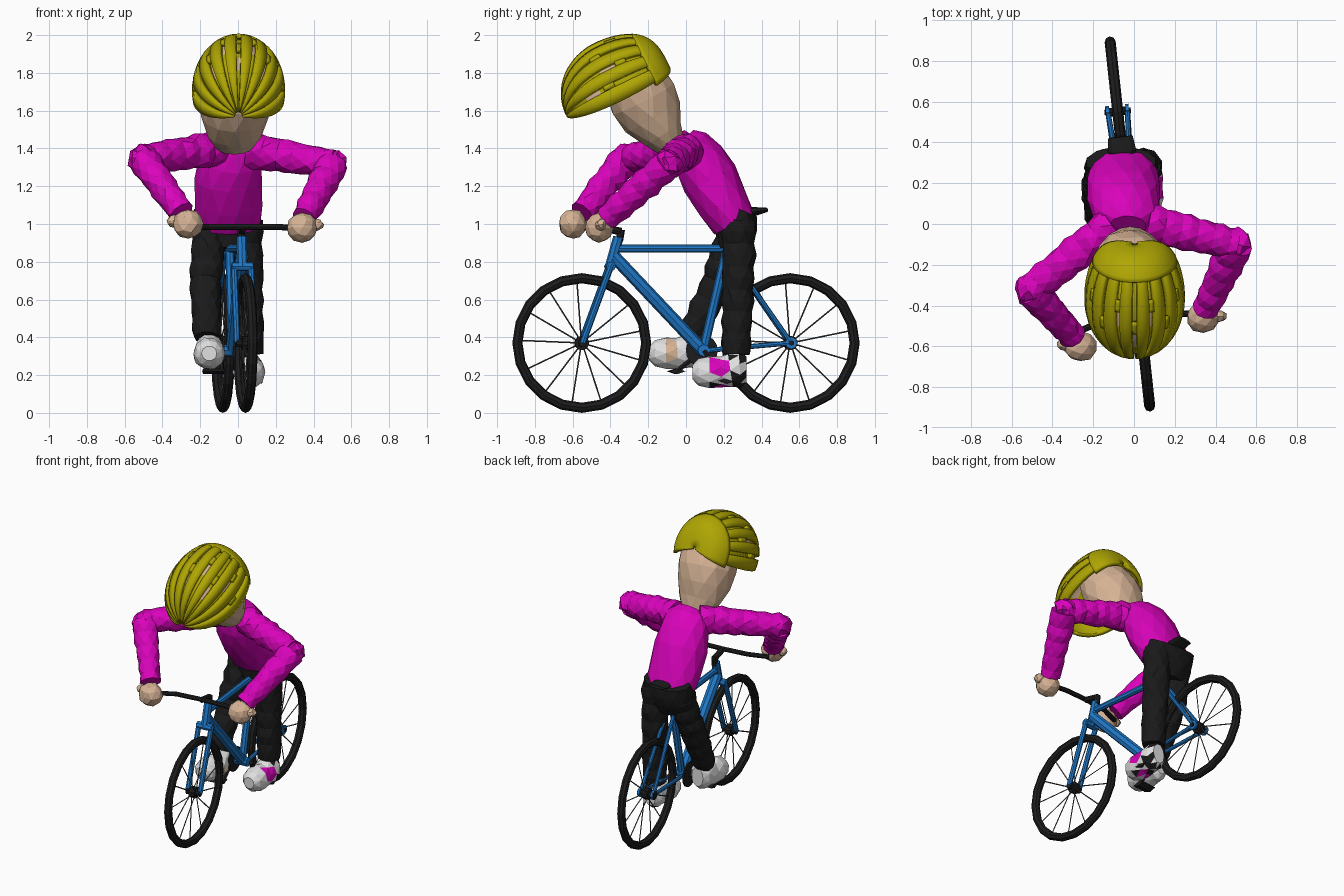
import bpy, bmesh, math, random
from mathutils import Vector, Matrix

random.seed(4)
if "Cube" in bpy.data.objects:
    bpy.data.objects.remove(bpy.data.objects["Cube"])


def material(name, r, g, b):
    m = bpy.data.materials.new(name)
    m.use_nodes = True
    m.diffuse_color = (r, g, b, 1)
    m.node_tree.nodes["Principled BSDF"].inputs["Base Color"].default_value = (r, g, b, 1)
    return m


MAGENTA = material("magenta cloth", 0.7, 0.001, 0.5)
YELLOW = material("yellow helmet", 0.43, 0.38, 0.001)
SKIN = material("skin", 0.67, 0.45, 0.3)
BLACK = material("black cloth", 0.01, 0.01, 0.01)
RUBBER = material("black rubber", 0.012, 0.012, 0.012)
BLUE = material("blue paint", 0.014, 0.19, 0.58)
WHITE = material("white shoe", 0.75, 0.75, 0.75)
STEEL = material("dark steel", 0.1, 0.1, 0.1)


def finish(name, bm, *mats):
    mesh = bpy.data.meshes.new(name)
    bm.to_mesh(mesh)
    bm.free()
    ob = bpy.data.objects.new(name, mesh)
    bpy.context.collection.objects.link(ob)
    for m in mats:
        mesh.materials.append(m)
    return ob


def loft(name, path, radii, mats, sides=8, jitter=0, triangles=False, rule=None):
    """Skin elliptical rings (side radius, depth radius) along a path."""
    path = [Vector(p) for p in path]
    if not isinstance(radii, (list, tuple)):
        radii = [radii] * len(path)
    chord = (path[-1] - path[0]).normalized()
    ref = Vector((1, 0, 0)) if abs(chord.x) < 0.6 else Vector((0, 0, 1))
    bm = bmesh.new()
    rings = []
    for i, p in enumerate(path):
        t = (path[min(i + 1, len(path) - 1)] - path[max(i - 1, 0)]).normalized()
        side = (ref - t * ref.dot(t)).normalized()
        depth = t.cross(side)
        r = radii[i] if isinstance(radii[i], (list, tuple)) else (radii[i], radii[i])
        ring = []
        for k in range(sides):
            a = math.tau * (k + 0.5 * (i % 2) * triangles) / sides
            s = 1 + random.uniform(-jitter, jitter)
            ring.append(bm.verts.new(p + side * r[0] * s * math.cos(a) + depth * r[1] * s * math.sin(a)))
        rings.append(ring)
    for a, b in zip(rings, rings[1:]):
        for k in range(sides):
            j = (k + 1) % sides
            bm.faces.new((a[k], a[j], b[j], b[k]))
    bm.faces.new(rings[0])
    bm.faces.new(rings[-1])
    if triangles:
        bmesh.ops.triangulate(bm, faces=bm.faces[:])
    bmesh.ops.recalc_face_normals(bm, faces=bm.faces[:])
    if rule:
        for f in bm.faces:
            f.material_index = rule(f.calc_center_median(), f.normal)
    return finish(name, bm, *(mats if isinstance(mats, tuple) else (mats,)))


def limb(name, path, radii, mat, steps=6):
    """Wrinkled sleeve: resampled path with alternating ring sizes."""
    pts, rs = [], []
    for i in range(len(path) - 1):
        for s in range(steps + (i == len(path) - 2)):
            t = s / steps
            pts.append(Vector(path[i]).lerp(Vector(path[i + 1]), t))
            rs.append((radii[i] * (1 - t) + radii[i + 1] * t) * (1.06 if s % 2 else 0.97))
    return loft(name, pts, rs, mat, 10, 0.07, True)


def ball(name, loc, size, mat, jitter=0.004):
    bm = bmesh.new()
    bmesh.ops.create_icosphere(bm, subdivisions=2, radius=1)
    for v in bm.verts:
        v.co = Vector(loc) + Vector([c * s + random.uniform(-jitter, jitter) for c, s in zip(v.co, size)])
    return finish(name, bm, mat)


# ---------------------------------------------------------------- bicycle
YAW = math.radians(6.2)
BIKE = Matrix.Translation((-0.02, 0, 0)) @ Matrix.Rotation(YAW, 4, 'Z')


def tube(name, a, b, r, mat, sides=8):
    return loft(name, [BIKE @ Vector(a), BIKE @ Vector(b)], r, mat, sides)


AXLE, BASE = 0.37, 0.555
for label, y in (("front", -BASE), ("rear", BASE)):
    bpy.ops.mesh.primitive_torus_add(major_segments=20, minor_segments=8, major_radius=0.343,
                                     minor_radius=0.027, location=BIKE @ Vector((0, y, AXLE)),
                                     rotation=(0, math.pi / 2, YAW))
    tyre = bpy.context.object
    tyre.name = label + "_tyre"
    tyre.data.materials.append(RUBBER)
    tube(label + "_hub", (-0.05, y, AXLE), (0.05, y, AXLE), 0.022, RUBBER, 10)
    tube(label + "_hub_flange", (-0.02, y, AXLE), (0.02, y, AXLE), 0.038, RUBBER, 10)
    for k in range(13):
        a = math.tau * k / 13 + 0.2
        tube(label + "_spoke", ((-1) ** k * 0.015, y, AXLE),
             (0, y + 0.33 * math.cos(a), AXLE + 0.33 * math.sin(a)), 0.004, STEEL, 4)

# frame
tube("head_tube", (0, -0.36, 0.93), (0, -0.405, 0.77), 0.028, BLUE)
tube("top_tube", (0, -0.365, 0.87), (0, 0.22, 0.87), 0.021, BLUE)
tube("down_tube", (0, -0.385, 0.83), (0, 0.09, 0.33), 0.034, BLUE)
tube("seat_tube", (0, 0.09, 0.32), (0, 0.225, 0.9), 0.024, BLUE)
tube("bottom_bracket", (-0.045, 0.09, 0.33), (0.045, 0.09, 0.33), 0.032, BLUE)
tube("fork_crown", (-0.055, -0.405, 0.775), (0.055, -0.405, 0.775), 0.025, BLUE)
for s in (-1, 1):
    tube("fork_blade", (s * 0.045, -0.4, 0.79), (s * 0.045, -BASE, AXLE), 0.017, BLUE)
    tube("chain_stay", (s * 0.03, 0.1, 0.33), (s * 0.048, BASE, AXLE), 0.013, BLUE)
    tube("seat_stay", (s * 0.025, 0.22, 0.85), (s * 0.048, BASE, AXLE), 0.013, BLUE)
    tube("dropout", (s * 0.04, BASE, AXLE), (s * 0.056, BASE, AXLE), 0.032, BLUE)
    tube("rear_axle_nut", (s * 0.05, BASE, AXLE), (s * 0.065, BASE, AXLE), 0.014, RUBBER)

# saddle, post and handlebar
tube("seat_post", (0, 0.22, 0.88), (0, 0.27, 1.04), 0.016, RUBBER)
loft("saddle", [BIKE @ Vector((0, y, z)) for y, z in ((0.16, 1.03), (0.25, 1.045), (0.36, 1.065), (0.43, 1.075))],
     [(0.02, 0.015), (0.03, 0.02), (0.07, 0.025), (0.06, 0.012)], RUBBER)
tube("stem_post", (0, -0.355, 0.91), (0, -0.345, 0.97), 0.02, RUBBER)
tube("stem", (0, -0.345, 0.96), (0, -0.45, 0.98), 0.02, RUBBER)
loft("handlebar", [(-0.28, -0.53, 0.98), (-0.15, -0.475, 0.985), (0.03, -0.45, 0.985), (0.2, -0.44, 0.985),
                   (0.36, -0.44, 0.975)], 0.016, RUBBER)

# drivetrain
tube("chainring", (-0.06, 0.09, 0.33), (-0.05, 0.09, 0.33), 0.085, RUBBER, 16)
tube("sprocket", (-0.06, BASE, AXLE), (-0.05, BASE, AXLE), 0.03, RUBBER, 12)
for s, y, z in ((-1, -0.04, 0.22), (1, 0.2, 0.17)):
    tube("crank", (s * 0.065, 0.09, 0.33), (s * 0.07, y, z), 0.014, RUBBER, 6)
    loft("pedal", [BIKE @ Vector((s * x, y, z)) for x in (0.06, 0.17)], [(0.015, 0.045)] * 2, RUBBER, 4)

# ---------------------------------------------------------------- rider body
loft("torso", [(-0.05, 0.255, 1.0), (-0.05, 0.195, 1.11), (-0.05, 0.125, 1.24), (-0.04, 0.07, 1.34),
               (-0.03, 0.02, 1.42), (-0.03, -0.01, 1.45)],
     [(0.172, 0.12), (0.182, 0.14), (0.18, 0.15), (0.168, 0.14), (0.145, 0.105), (0.09, 0.07)],
     MAGENTA, 12, 0.02, True)
loft("hips", [(-0.06, 0.25, 0.86), (-0.06, 0.265, 0.93), (-0.06, 0.275, 1.0), (-0.06, 0.305, 1.07)],
     [(0.13, 0.08), (0.172, 0.1), (0.185, 0.108), (0.175, 0.08)], BLACK, 12, 0.03, True)
limb("left_leg", [(0.04, 0.28, 1.02), (0.05, 0.275, 0.65), (0.06, 0.265, 0.31)], [0.09, 0.083, 0.075], BLACK)
limb("right_leg", [(-0.145, 0.27, 1.0), (-0.172, 0.17, 0.7), (-0.165, 0.02, 0.4)], [0.09, 0.085, 0.07], BLACK)


# shoes: one magenta or bare patch on the +x side, dark bars at the heel and sole
def left_shoe_colour(c, n):
    if n.x > 0.35 and 0.14 < c.y < 0.22 and 0.2 < c.z < 0.29:
        return 1
    if n.x > 0.35 and c.y > 0.24:
        return random.choice((0, 2))
    return random.choice((0, 0, 0, 1, 2)) if n.z < -0.7 and c.y > 0.12 else 0


def right_shoe_colour(c, n):
    return 3 if n.x > 0.35 and -0.12 < c.y < -0.04 and c.z > 0.27 else 0


for name, x, y, z, rule in (("left_shoe", 0.06, 0.035, 0.215, left_shoe_colour),
                            ("right_shoe", -0.152, -0.195, 0.315, right_shoe_colour)):
    loft(name, [(x, y, z), (x, y + 0.03, z), (x, y + 0.09, z), (x, y + 0.15, z),
                (x, y + 0.2, z + 0.01), (x, y + 0.25, z + 0.015), (x, y + 0.285, z + 0.015)],
         [(0.04, 0.04), (0.07, 0.07), (0.086, 0.086), (0.082, 0.082), (0.08, 0.09), (0.075, 0.095), (0.045, 0.07)],
         (WHITE, MAGENTA, BLACK, SKIN), 10, 0.04, True, rule)

# arms and hands
ARMS = (("left", (0.06, 0.005, 1.39), (0.5, -0.1, 1.315), (0.35, -0.42, 1.03), (0.34, -0.46, 0.98)),
        ("right", (-0.1, 0.0, 1.4), (-0.505, -0.32, 1.345), (-0.3, -0.55, 1.06), (-0.265, -0.6, 1.0)))
for side, shoulder, elbow, wrist, hand in ARMS:
    limb(side + "_upper_arm", [shoulder, elbow], [0.094, 0.076], MAGENTA, 11)
    limb(side + "_forearm", [elbow, wrist], [0.084, 0.064], MAGENTA, 9)
    ball(side + "_elbow", elbow, (0.076, 0.076, 0.076), MAGENTA, 0.014)
    ball(side + "_hand", hand, (0.082, 0.075, 0.08), SKIN)
    s = 1 if side == "left" else -1
    ball(side + "_thumb", (hand[0] + s * 0.075, hand[1] + 0.01, hand[2] + 0.015), (0.038, 0.03, 0.032), SKIN)

# ---------------------------------------------------------------- head and helmet
loft("head", [(-0.02, -0.075, 1.41), (-0.02, -0.12, 1.475), (-0.018, -0.175, 1.565), (-0.012, -0.225, 1.665),
              (0, -0.28, 1.77), (0, -0.33, 1.85)],
     [(0.1, 0.075), (0.145, 0.115), (0.178, 0.165), (0.198, 0.185), (0.19, 0.165), (0.14, 0.12)],
     SKIN, 12, 0.02, True)

BACK = Vector((0, 0.894, 0.447))
UP = Vector((0, -0.447, 0.894))
CENTRE = Vector((0.003, -0.362, 1.705))


def dome(theta, phi, k):
    """Point on the helmet: theta runs front to back (blunt back), phi from side to side."""
    ring = math.sin(theta) ** (0.6 if theta > math.pi / 2 else 0.95)
    return CENTRE + k * (Vector((0.242 * ring * math.cos(phi), 0, 0))
                         - BACK * 0.3 * math.cos(theta) + UP * 0.278 * ring * math.sin(phi))


def dome_strip(bm, phi0, phi1, k, start=4, end=179, rows=18, cols=2):
    grid = [[bm.verts.new(dome(math.radians(start + (end - start) * i / rows), phi0 + (phi1 - phi0) * j / cols, k))
             for j in range(cols + 1)] for i in range(rows + 1)]
    return [bm.faces.new((grid[i][j], grid[i][j + 1], grid[i + 1][j + 1], grid[i + 1][j]))
            for i in range(rows) for j in range(cols)]


RIBS = 10
START, PITCH = math.radians(-12), math.radians(204) / RIBS
ribs, shell = bmesh.new(), bmesh.new()
for i in range(RIBS):
    lo = START + i * PITCH
    dome_strip(ribs, lo + (0.14 * PITCH if i else 0), lo + PITCH * (0.86 if i < RIBS - 1 else 1), 0.97, end=150)
    if i:
        # bridges that split each groove into vents
        middle = 78 if i % 2 else 100
        dome_strip(ribs, lo - 0.14 * PITCH, lo + 0.14 * PITCH, 0.97, middle, middle + 12, 4, 1)
    # recessed vent floors, some of them open to the skin
    for n, f in enumerate(dome_strip(shell, lo - PITCH / 2 * (i > 0), lo + PITCH / 2, 0.925, cols=1)):
        f.material_index = 1 if i and (5 <= n <= 6 if i % 2 else 8 <= n <= 10) else 0
dome_strip(shell, START + PITCH * (RIBS - 0.5), START + PITCH * RIBS, 0.925, cols=1)
# solid rear panel
dome_strip(ribs, START - 0.09, START + PITCH * RIBS + 0.09, 0.975, 132, 179.6, 10, 30)
for bm in (ribs, shell):
    bmesh.ops.remove_doubles(bm, verts=bm.verts[:], dist=0.0005)
    bmesh.ops.recalc_face_normals(bm, faces=bm.faces[:])
rib_ob = finish("helmet_ribs", ribs, YELLOW)
shell_ob = finish("helmet_shell", shell, YELLOW, SKIN)
mod = rib_ob.modifiers.new("thickness", 'SOLIDIFY')
mod.thickness, mod.offset = 0.025, 0

# smooth only the helmet
for ob in (rib_ob, shell_ob):
    bpy.ops.object.select_all(action='DESELECT')
    ob.select_set(True)
    bpy.context.view_layer.objects.active = ob
    bpy.ops.object.shade_smooth_by_angle(angle=math.radians(35))
